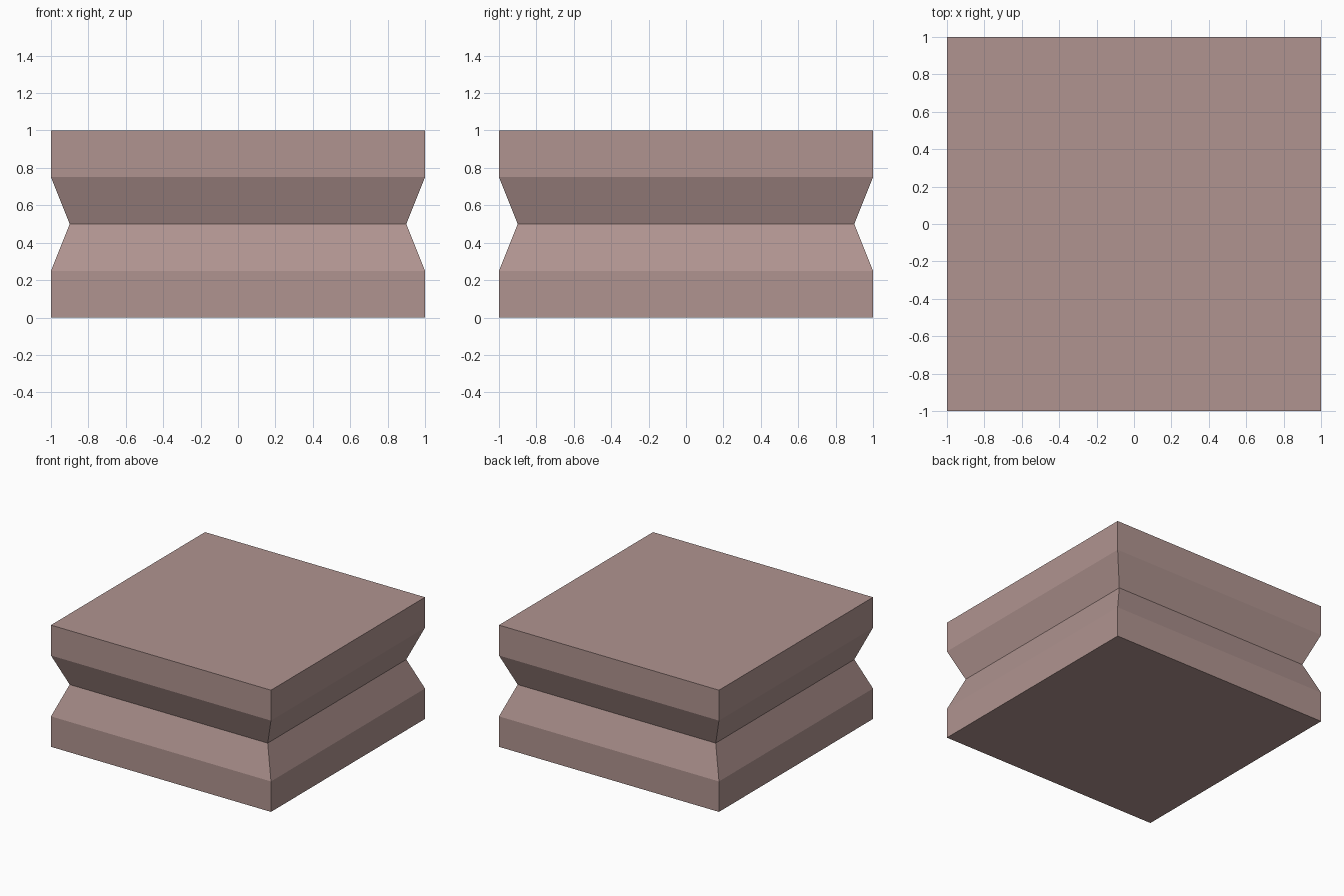
import bpy, bmesh

if "Cube" in bpy.data.objects:
    bpy.data.objects.remove(bpy.data.objects["Cube"])

# Single dusty pink-brown colour
mat = bpy.data.materials.new("dusty_rose")
mat.diffuse_color = (0.434, 0.296, 0.279, 1.0)
mat.use_nodes = True
mat.node_tree.nodes["Principled BSDF"].inputs["Base Color"].default_value = mat.diffuse_color

# Square block with a V groove round its waist: (half width, height)
profile = [(1.0, 0.0), (1.0, 0.25), (0.9, 0.5), (1.0, 0.75), (1.0, 1.0)]

bm = bmesh.new()
rings = [[bm.verts.new((sx * w, sy * w, z))
          for sx, sy in ((-1, -1), (1, -1), (1, 1), (-1, 1))]
         for w, z in profile]

# Side bands
for lower, upper in zip(rings, rings[1:]):
    for i in range(4):
        j = (i + 1) % 4
        bm.faces.new((lower[i], lower[j], upper[j], upper[i]))

# Bottom and top caps
bm.faces.new(rings[0][::-1])
bm.faces.new(rings[-1])

mesh = bpy.data.meshes.new("grooved_block")
bm.to_mesh(mesh)
bm.free()
mesh.materials.append(mat)
block = bpy.data.objects.new("grooved_block", mesh)
bpy.context.collection.objects.link(block)
